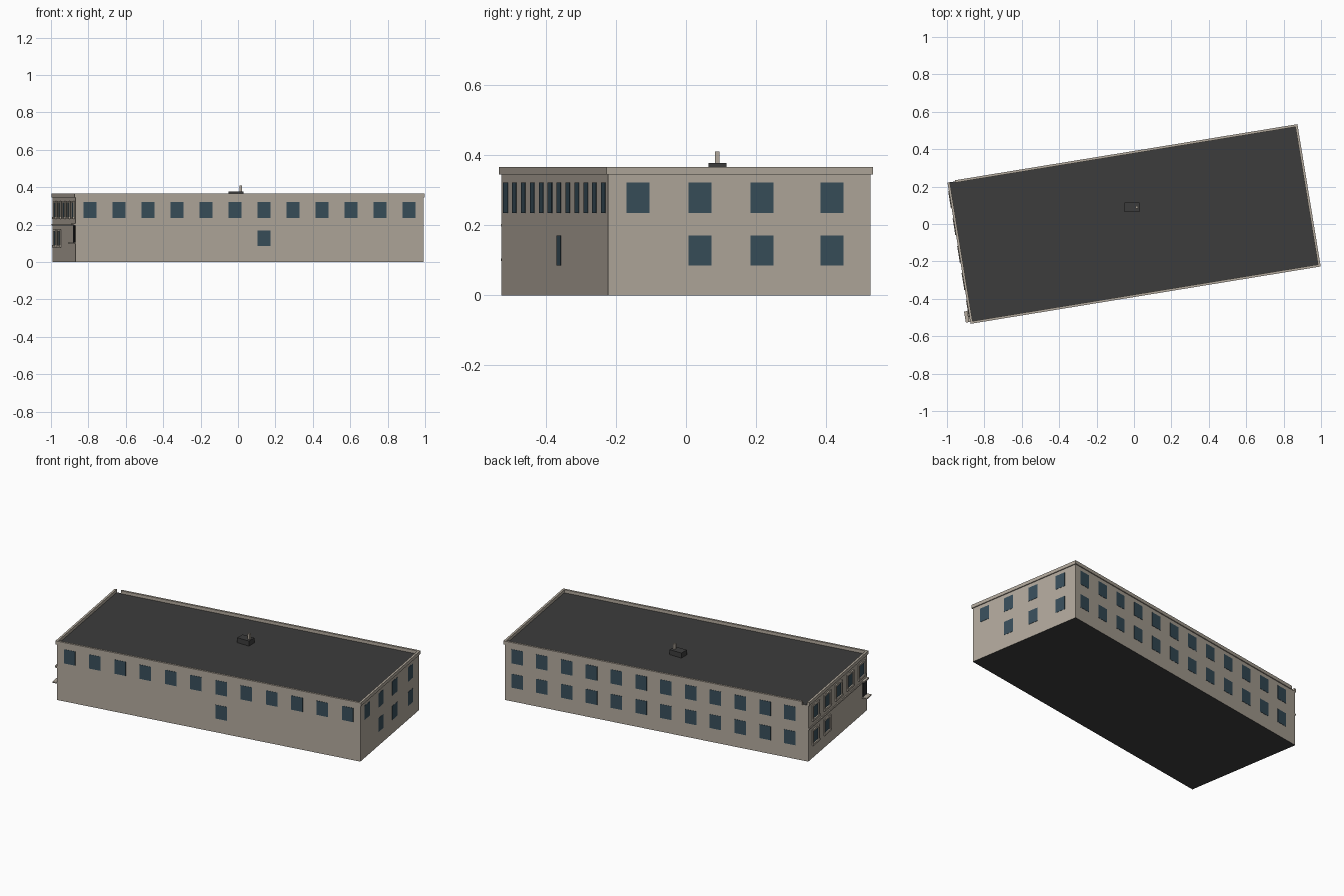
import bpy, bmesh, math
from mathutils import Matrix, Vector

if "Cube" in bpy.data.objects:
    bpy.data.objects.remove(bpy.data.objects["Cube"])

ROT = Matrix.Rotation(math.radians(9.3), 4, 'Z')   # building is turned on its plot
L, W = 0.9425, 0.3795                              # half length, half depth
ROOF_Z, TOP_Z = 0.347, 0.366


def mat(name, rgb):
    m = bpy.data.materials.new(name)
    m.diffuse_color = (*rgb, 1)
    m.use_nodes = True
    m.node_tree.nodes["Principled BSDF"].inputs["Base Color"].default_value = m.diffuse_color
    return m


STONE = mat("stone_wall", (0.445, 0.397, 0.335))
ROOF = mat("dark_roof", (0.046, 0.046, 0.046))
GLASS = mat("blue_glass", (0.040, 0.077, 0.104))
DOOR = mat("dark_door", (0.025, 0.026, 0.028))


def boxes(name, spans, material, matrix=ROT):
    """One object made of boxes, each ((x0, x1), (y0, y1), (z0, z1))."""
    bm = bmesh.new()
    for span in spans:
        c = Vector([(a + b) / 2 for a, b in span])
        s = [abs(b - a) for a, b in span]
        bmesh.ops.create_cube(bm, size=1, matrix=matrix @ Matrix.Translation(c) @ Matrix.Diagonal((*s, 1)))
    me = bpy.data.meshes.new(name)
    bm.to_mesh(me)
    bm.free()
    me.materials.append(material)
    ob = bpy.data.objects.new(name, me)
    bpy.context.collection.objects.link(ob)
    return ob


def mid(c, size):
    return (c - size / 2, c + size / 2)


# Main block: stone sides, dark roof and underside
block = boxes("main_block", [((-L, L), (-W, W), (0, ROOF_Z))], STONE)
block.data.materials.append(ROOF)
for p in block.data.polygons:
    p.material_index = int(abs(p.normal.z) > 0.5)

# Parapet band round the roof, with a small gap at the back left corner
OUT, INN, PZ = 0.006, 0.007, (0.345, TOP_Z)
boxes("front_parapet", [((-L - OUT, L + OUT), (-W - OUT, -W + INN), PZ)], STONE)
boxes("back_parapet", [((-L + 0.035, L + OUT), (W - INN, W + OUT), PZ)], STONE)
boxes("right_parapet", [((L - INN, L + OUT), (-W + INN, W - INN), PZ)], STONE)
boxes("left_parapet", [((-L - OUT, -L + INN), (-W + INN, W), PZ)], STONE)

# Windows: thin plates on the walls
UP, LOW, T = (0.235, 0.322), (0.085, 0.170), 0.0015
front_u = [-0.8635 + 0.157 * i for i in range(12)]
back_u = [0.866 - 0.154 * i for i in range(12)]
right_v = [-0.293, -0.114, 0.0655, 0.267]

front = [(mid(u, 0.071), (-W - T, -W + T), UP) for u in front_u]
front.append((mid(front_u[6], 0.071), (-W - T, -W + T), LOW))
boxes("front_windows", front, GLASS)
boxes("back_windows", [(mid(u, 0.071), (W - T, W + T), z) for u in back_u for z in (UP, LOW)], GLASS)
right = [((L - T, L + T), mid(v, 0.066), UP) for v in right_v]
right += [((L - T, L + T), mid(v, 0.066), LOW) for v in right_v[1:]]
boxes("right_windows", right, GLASS)

# Left end: framed windows with sills, five above and two below
left_v = [0.288 - 0.148 * i for i in range(5)]
panes, frames = [], []
for v, (z0, z1) in [(v, UP) for v in left_v] + [(v, LOW) for v in left_v[:2]]:
    panes.append(((-L - T, -L + T), mid(v, 0.062), (z0 + 0.006, z1 - 0.006)))
    depth = (-L - 0.007, -L + 0.001)
    for side in (-1, 1):
        frames.append((depth, mid(v + side * 0.037, 0.012), (z0, z1)))
    frames.append((depth, mid(v, 0.086), (z1 - 0.006, z1 + 0.005)))
    frames.append(((-L - 0.010, -L + 0.001), mid(v, 0.090), (z0 - 0.006, z0 + 0.006)))
boxes("left_windows", panes, GLASS)
boxes("left_window_frames", frames, STONE)
boxes("left_string_course", [((-L - 0.006, -L + 0.001), (-W, W), (0.196, 0.204))], STONE)

# Raised door on the left end with landing and canopy
boxes("left_door", [((-L - 0.003, -L + 0.001), mid(-0.345, 0.050), (0.105, 0.197))], DOOR)
boxes("door_landing", [((-L - 0.030, -L + 0.001), mid(-0.345, 0.060), (0.098, 0.105))], STONE)
boxes("door_canopy", [((-L - 0.014, -L + 0.001), mid(-0.345, 0.060), (0.197, 0.206))], STONE)

# Rooftop unit and vent pipe, square to the grid
flat = Matrix.Identity(4)
boxes("roof_unit", [((-0.05, 0.03), (0.064, 0.116), (ROOF_Z - 0.002, 0.378))], ROOF, flat)
boxes("vent_pipe", [((0.008, 0.021), (0.083, 0.096), (0.376, 0.41))], STONE, flat)
